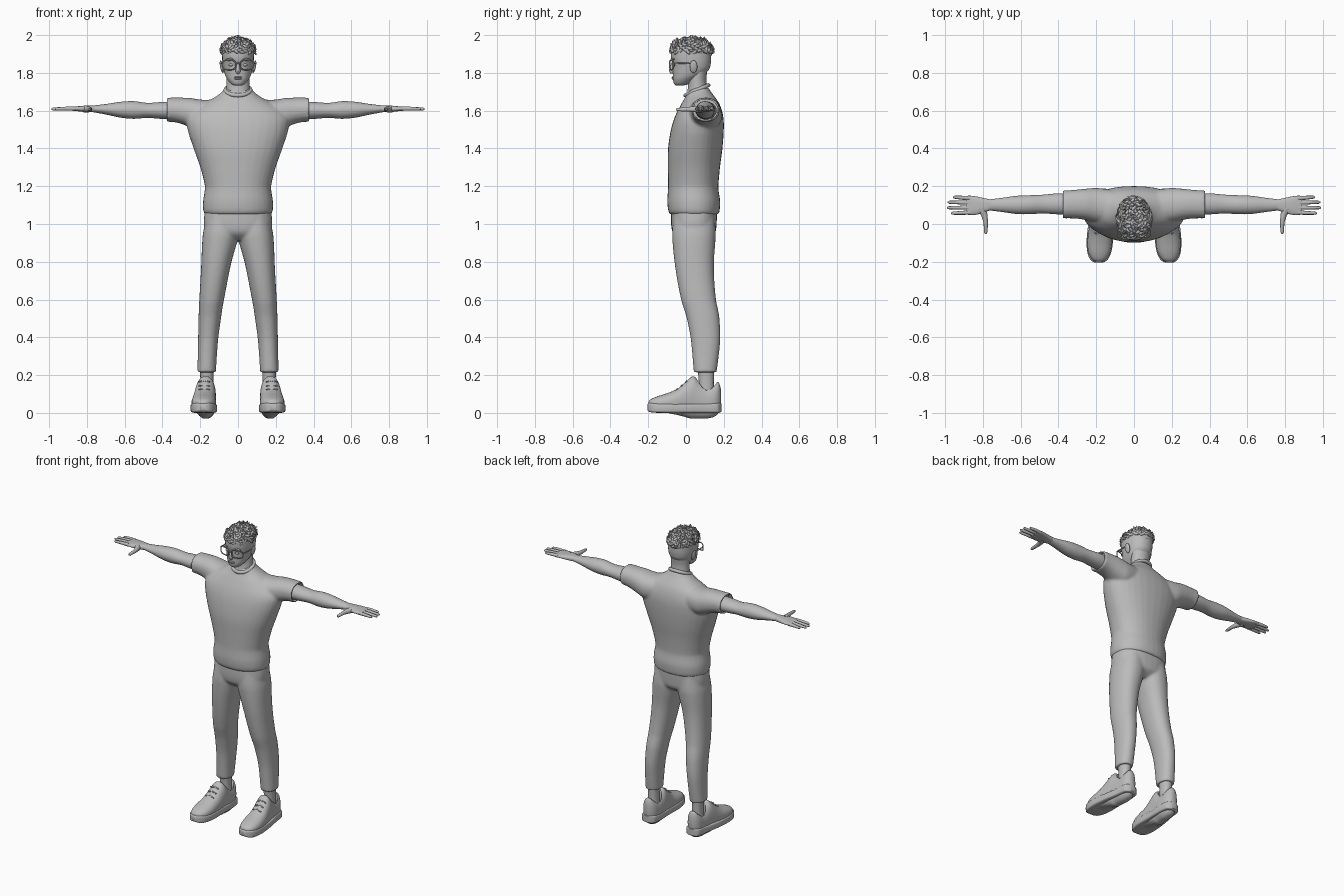
import bpy, bmesh, math, random
from mathutils import Vector, Matrix

if "Cube" in bpy.data.objects:
    bpy.data.objects.remove(bpy.data.objects["Cube"])

random.seed(4)
V = Vector
X, Y, Z = V((1, 0, 0)), V((0, 1, 0)), V((0, 0, 1))
grey = bpy.data.materials.new("plain_grey")
grey.diffuse_color = (0.5, 0.5, 0.5, 1)
grey.use_nodes = True
grey.node_tree.nodes["Principled BSDF"].inputs["Base Color"].default_value = grey.diffuse_color


def finish(name, bm, mirror=False, angle=45):
    bmesh.ops.recalc_face_normals(bm, faces=bm.faces)
    me = bpy.data.meshes.new(name)
    bm.to_mesh(me)
    bm.free()
    me.materials.append(grey)
    for p in me.polygons:
        p.use_smooth = True
    me.set_sharp_from_angle(angle=math.radians(angle))
    ob = bpy.data.objects.new(name, me)
    bpy.context.collection.objects.link(ob)
    if mirror:
        ob.modifiers.new("mirror", 'MIRROR')
    return ob


def ring(c, u, v, n=2.2, count=32):
    """Superellipse ring around c with half axes u and v."""
    pts = []
    for i in range(count):
        a = 2 * math.pi * i / count
        co, si = math.cos(a), math.sin(a)
        pts.append(c + u * math.copysign(abs(co) ** (2 / n), co) + v * math.copysign(abs(si) ** (2 / n), si))
    return pts


def refine(rows, k=4):
    """Catmull-Rom interpolation of section rows."""
    out = []
    for i in range(len(rows) - 1):
        p = [rows[max(i - 1, 0)], rows[i], rows[i + 1], rows[min(i + 2, len(rows) - 1)]]
        for j in range(k):
            t = j / k
            out.append([0.5 * (2 * b + (c - a) * t + (2 * a - 5 * b + 4 * c - d) * t * t
                        + (3 * b - a - 3 * c + d) * t ** 3) for a, b, c, d in zip(*p)])
    return out + [list(rows[-1])]


def sections(axis, rows, n=2.2, k=4):
    """Rows are (position along axis, min, max, min, max) of the other two axes."""
    rings = []
    for s, a0, a1, b0, b1 in refine(rows, k):
        a, b, ha, hb = (a0 + a1) / 2, (b0 + b1) / 2, (a1 - a0) / 2, (b1 - b0) / 2
        if axis == 'z':
            rings.append(ring(V((a, b, s)), X * ha, Y * hb, n))
        elif axis == 'x':
            rings.append(ring(V((s, a, b)), Y * ha, Z * hb, n))
        else:
            rings.append(ring(V((a, s, b)), X * ha, Z * hb, n))
    return rings


def tube(pts, radii, hint=Z, closed=False, count=10):
    pts, rings = [V(p) for p in pts], []
    m = len(pts)
    for i, p in enumerate(pts):
        a = pts[i - 1] if closed or i else p
        b = pts[(i + 1) % m] if closed or i < m - 1 else p
        t = (b - a).normalized()
        u = t.cross(hint).normalized()
        r = radii[i] if isinstance(radii, (list, tuple)) else radii
        rings.append(ring(p, u * r, t.cross(u) * r, 2, count))
    return rings


def flip(rings):
    return [[V((-p.x, p.y, p.z)) for p in r] for r in rings]


def loft(name, shells, mirror=False, closed=False, angle=45):
    bm = bmesh.new()
    for rings in shells:
        vs = [[bm.verts.new(p) for p in r] for r in rings]
        n = len(vs[0])
        for a, b in zip(vs, vs[1:] + ([vs[0]] if closed else [])):
            for i in range(n):
                bm.faces.new((a[i], a[(i + 1) % n], b[(i + 1) % n], b[i]))
        if not closed:
            bm.faces.new(vs[0])
            bm.faces.new(vs[-1])
    return finish(name, bm, mirror, angle)


def blob(name, loc, size, rot=0, mirror=False):
    bm = bmesh.new()
    m = Matrix.Translation(loc) @ Matrix.Rotation(rot, 4, 'Y') @ Matrix.Diagonal((*size, 1))
    bmesh.ops.create_uvsphere(bm, u_segments=28, v_segments=16, radius=1, matrix=m)
    return finish(name, bm, mirror)


def fuse(ob, voxel, rounds):
    r = ob.modifiers.new("fuse", 'REMESH')
    r.mode, r.voxel_size, r.use_smooth_shade = 'VOXEL', voxel, True
    s = ob.modifiers.new("soften", 'SMOOTH')
    s.factor, s.iterations = 0.5, rounds


def cut(ob, cutter):
    cutter.hide_render = True
    cutter.hide_viewport = True
    cutter.display_type = 'WIRE'
    b = ob.modifiers.new("opening", 'BOOLEAN')
    b.operation, b.object = 'DIFFERENCE', cutter


# sweater: torso and sleeves fused, sleeve ends hollowed
body = [(z, -w, w, f, b) for z, f, b, w in [
    (1.05, -.083, .172, .174), (1.07, -.094, .178, .184), (1.12, -.099, .181, .185),
    (1.175, -.096, .173, .177), (1.21, -.095, .172, .177), (1.3, -.096, .18, .2),
    (1.4, -.095, .193, .235), (1.5, -.08, .2, .267), (1.57, -.058, .197, .268),
    (1.63, -.028, .18, .2), (1.67, -.005, .155, .125), (1.7, .008, .132, .085), (1.722, .03, .12, .068)]]
sleeve = sections('x', [(.08, -.01, .175, 1.5, 1.66), (.19, .005, .19, 1.49, 1.658), (.25, .02, .187, 1.51, 1.667),
                        (.3, .028, .182, 1.53, 1.669), (.345, .03, .178, 1.54, 1.669), (.376, .029, .177, 1.54, 1.669)])
sweater = loft("sweater", [sections('z', body), sleeve, flip(sleeve)])
fuse(sweater, .008, 5)
hole = [ring(V((x, .103, 1.604)), Y * .064, Z * .056) for x in (.35, .42)]
cut(sweater, loft("sleeve_cutter", [hole, flip(hole)]))

# ribbed collar
bpy.ops.mesh.primitive_torus_add(major_radius=.066, minor_radius=.011, major_segments=40, minor_segments=10,
                                 location=(0, .058, 1.708), rotation=(math.radians(24), 0, 0))
collar = bpy.context.object
collar.name = "collar"
collar.data.materials.append(grey)
bpy.ops.object.shade_smooth()

# trousers: pelvis and two legs fused
leg = sections('z', [(.215, .117, .215, .041, .162), (.3, .112, .213, .034, .173), (.4, .104, .211, .024, .182),
                     (.5, .09, .209, .004, .177), (.55, .083, .207, -.011, .169), (.6, .074, .205, -.026, .159),
                     (.7, .055, .199, -.046, .15), (.8, .034, .194, -.061, .148), (.9, .006, .19, -.071, .155),
                     (.96, -.005, .184, -.073, .158), (1.05, 0, .165, -.065, .15)])
pelvis = sections('z', [(.915, -.11, .11, -.03, .11), (.95, -.165, .165, -.068, .153), (1.0, -.182, .182, -.079, .162),
                        (1.08, -.174, .174, -.078, .165)], 2.4)
trousers = loft("trousers", [leg, flip(leg), pelvis])
fuse(trousers, .008, 4)

# ankles and shoes
loft("ankle", [sections('z', [(.09, .13, .2, .065, .15), (.16, .131, .199, .068, .147), (.24, .128, .202, .06, .15)])], True)
loft("shoe_sole", [sections('y', [(-.205, .168, .204, .015, .045), (-.195, .147, .224, .006, .052),
                                  (-.165, .126, .243, .001, .052), (-.1, .112, .251, 0, .05), (0, .113, .242, 0, .048),
                                  (.1, .112, .224, 0, .05), (.16, .118, .216, 0, .052), (.178, .132, .202, .001, .052),
                                  (.187, .15, .184, .006, .05)], 6)], True)
shoe = loft("shoe_upper", [sections('y', [
    (-.198, .165, .206, .03, .06), (-.185, .146, .224, .02, .073), (-.15, .126, .241, .01, .088),
    (-.1, .117, .246, 0, .104), (-.05, .117, .242, -.01, .125), (-.01, .117, .235, -.02, .157),
    (.025, .117, .229, -.03, .188), (.045, .117, .225, -.03, .192), (.075, .116, .221, -.03, .165),
    (.11, .116, .217, -.03, .148), (.15, .121, .212, -.02, .158), (.172, .134, .2, 0, .162), (.184, .15, .184, .02, .13)], 2.3)])
cut(shoe, loft("shoe_cutter", [[ring(V((.166, .108, z)), X * .04, Y * .056) for z in (.11, .26)]]))
shoe.modifiers.new("mirror", 'MIRROR')
laces = [tube([(.178 + s * x, y + .006 * (1 - x / .03), z + .003 - 4 * x * x) for s, x in
               ((-1, .03), (-1, .015), (1, 0), (1, .015), (1, .03))], .004, Z, count=6)
         for y, z in ((-.05, .124), (-.025, .143), (0, .165))]
loft("laces", laces, True)

# arms, palms, fingers
loft("arm", [sections('x', [(.3, .05, .162, 1.55, 1.65), (.4, .051, .162, 1.556, 1.646), (.48, .056, .155, 1.562, 1.641),
                            (.55, .052, .152, 1.557, 1.65), (.62, .053, .149, 1.563, 1.647), (.7, .064, .138, 1.58, 1.635),
                            (.78, .074, .128, 1.594, 1.626)], 2)], True)
loft("palm", [sections('x', [(.755, .075, .129, 1.592, 1.628), (.79, .062, .136, 1.592, 1.627), (.83, .05, .145, 1.595, 1.625),
                             (.87, .048, .15, 1.6, 1.621), (.888, .052, .147, 1.603, 1.618)], 2.6)], True)
fingers = [tube([(.865, y0, 1.61), (.91, (y0 + y1) / 2, 1.611), (x - .008, y1, 1.609), (x, y1, 1.608)],
                [.0115, .0105, .008, .004]) for y0, y1, x in
           ((.061, .057, .968), (.087, .086, .988), (.112, .115, .985), (.136, .142, .957))]
fingers.append(tube([(.81, .085, 1.609), (.792, .05, 1.608), (.784, .01, 1.607), (.784, -.042, 1.606), (.784, -.053, 1.606)],
                    [.02, .017, .012, .009, .004]))
loft("fingers", fingers, True)

# neck, head and face
loft("neck", [sections('z', [(1.66, -.068, .068, .0, .12), (1.72, -.062, .062, .01, .112), (1.77, -.061, .061, .012, .108),
                             (1.84, -.065, .065, .02, .118)], 2)])
loft("head", [sections('z', [(z, -w, w, f, b) for z, f, b, w in [
    (1.733, -.052, -.015, .02), (1.742, -.063, .015, .037), (1.765, -.069, .05, .056), (1.79, -.07, .095, .069),
    (1.82, -.071, .123, .077), (1.85, -.073, .131, .082), (1.88, -.079, .133, .084), (1.92, -.078, .13, .083),
    (1.95, -.065, .115, .07), (1.975, -.03, .08, .035)]])])
loft("nose", [tube([(0, -.068, 1.855), (0, -.074, 1.835), (0, -.077, 1.81), (0, -.072, 1.798)],
                   [.007, .009, .014, .009], X)])
blob("upper_lip", (0, -.069, 1.777), (.024, .007, .004))
blob("lower_lip", (0, -.068, 1.769), (.02, .008, .005))
blob("eye", (.036, -.063, 1.842), (.014, .007, .007), 0, True)
blob("eyebrow", (.042, -.068, 1.873), (.024, .008, .005), .1, True)
blob("ear", (.086, .04, 1.833), (.009, .02, .034), .2, True)

# glasses: rims, bridge, temples
rim = []
for p in ring(V((.047, 0, 1.842)), X * .036, Z * .025, 3.2, 28):
    rim.append((p.x, -.086 + 3 * p.x ** 2, p.z))
loft("glasses_rim", [tube(rim, .0035, Y, True, 8)], True, True)
loft("glasses_arms", [tube([(.081, -.066, 1.852), (.087, -.05, 1.852), (.089, .03, 1.85), (.088, .05, 1.838)], .0035, Z)], True)
loft("glasses_bridge", [tube([(-.013, -.085, 1.848), (0, -.087, 1.851), (.013, -.085, 1.848)], .0035, Z)])

# short hair: cap with seeded tufts
centre, size = V((0, .03, 1.915)), V((.087, .112, .066))
blob("hair_cap", centre, size)
tufts = []
for i in range(170):
    a, h = i * 2.39996, 1 - 1.08 * (i + .5) / 170
    s = math.sqrt(max(0, 1 - h * h))
    d = V((math.cos(a) * s, math.sin(a) * s, h))
    p = centre + V(d[k] * size[k] for k in range(3)) * .96
    flow = V((random.uniform(-.7, .7), random.uniform(-.7, .7), random.uniform(-.3, .4)))
    flow = (flow - d * flow.dot(d)).normalized()
    n = V(d[k] / size[k] for k in range(3)).normalized()
    ln = random.uniform(.022, .034)
    lift = .28 if h < .3 else .42
    tufts.append(tube([p - flow * ln * .4, p + n * ln * .2 + flow * ln * .2, p + n * ln * lift * 1.3 + flow * ln * .8],
                      [.009, .009, .001], V((.31, .52, .79)), count=6))
loft("hair_tufts", tufts, angle=60)
